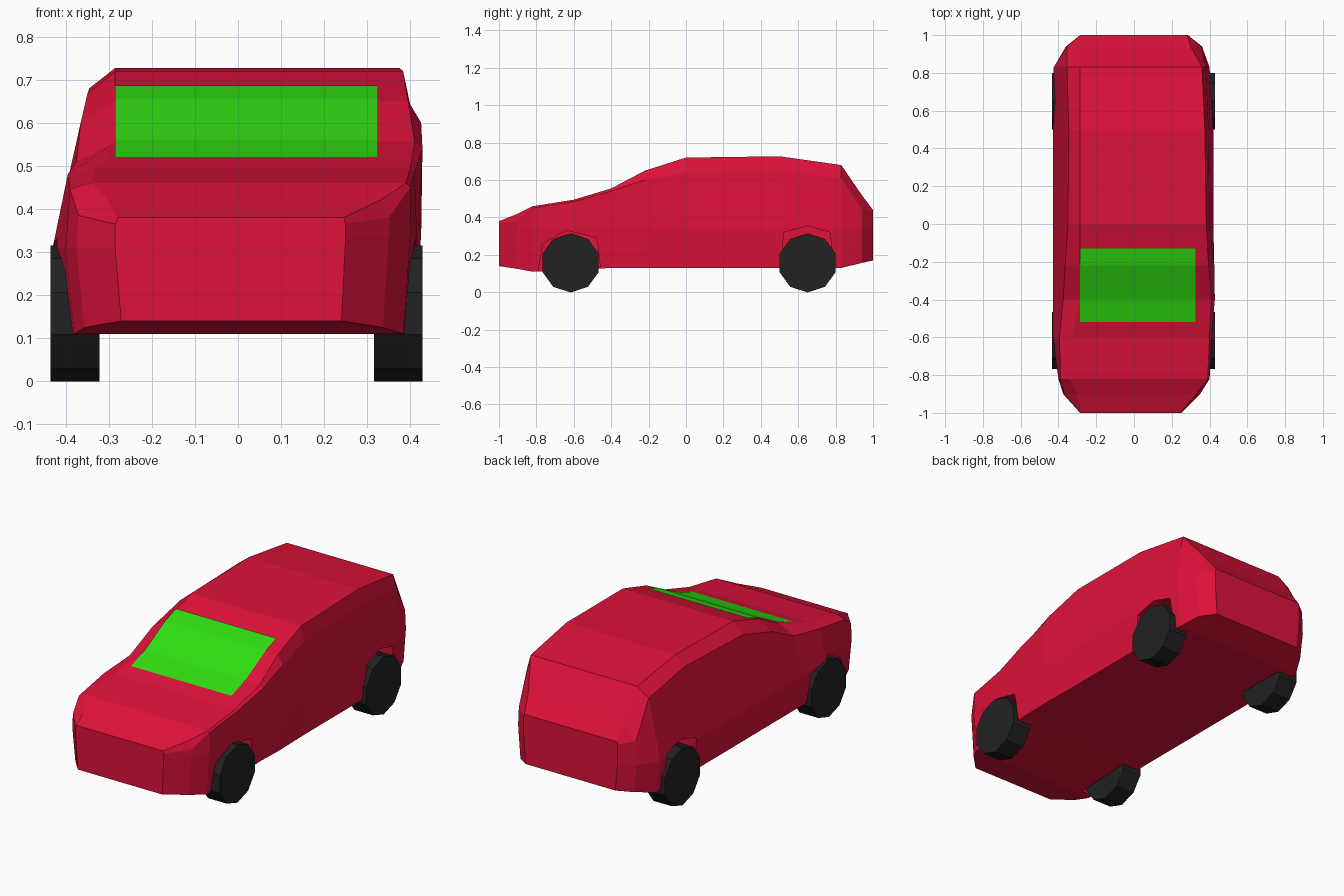
import bpy, bmesh, math
from mathutils import Matrix

if "Cube" in bpy.data.objects:
    bpy.data.objects.remove(bpy.data.objects["Cube"])


def material(name, color):
    m = bpy.data.materials.new(name)
    m.diffuse_color = (*color, 1)
    m.use_nodes = True
    m.node_tree.nodes["Principled BSDF"].inputs["Base Color"].default_value = m.diffuse_color
    return m


def add_object(name, bm, mat=None):
    bmesh.ops.recalc_face_normals(bm, faces=bm.faces)
    mesh = bpy.data.meshes.new(name)
    bm.to_mesh(mesh)
    bm.free()
    ob = bpy.data.objects.new(name, mesh)
    bpy.context.collection.objects.link(ob)
    if mat:
        mesh.materials.append(mat)
    return ob


def loft(rings, closed=True):
    bm = bmesh.new()
    loops = [[bm.verts.new(p) for p in ring] for ring in rings]
    n = len(loops[0])
    for a, b in zip(loops, loops[1:]):
        for i in range(n if closed else n - 1):
            j = (i + 1) % n
            bm.faces.new((a[i], a[j], b[j], b[i]))
    if closed:
        bm.faces.new(loops[0])
        bm.faces.new(loops[-1])
    return bm


red = material("paint", (0.73, 0.006, 0.042))
green = material("glass", (0.03, 0.73, 0.006))
black = material("rubber", (0.016, 0.016, 0.016))

# Body: y, floor z, top z, then waist x, shoulder x, shoulder z, roof edge x per side
sections = [
    (-1.00, .14, .38, .285, .285, .365, .28, .25, .25, .365, .245),
    (-0.90, .125, .42, .375, .37, .385, .30, .35, .35, .38, .33),
    (-0.82, .11, .46, .40, .39, .445, .34, .40, .40, .45, .39),
    (-0.60, .12, .495, .43, .395, .48, .33, .415, .41, .485, .40),
    (-0.40, .13, .555, .43, .375, .51, .285, .42, .428, .54, .41),
    (-0.22, .13, .65, .43, .365, .60, .285, .425, .425, .60, .395),
    (0.00, .13, .72, .43, .35, .665, .285, .42, .40, .64, .383),
    (0.50, .13, .727, .43, .345, .68, .285, .42, .395, .65, .375),
    (0.83, .13, .68, .425, .355, .635, .285, .40, .38, .61, .36),
    (0.94, .157, .52, .36, .355, .44, .285, .36, .355, .44, .30),
    (1.00, .17, .44, .285, .285, .425, .28, .285, .285, .425, .28),
]
rings = []
for y, zb, zt, lw, ls, lz, lt, rw, rs, rz, rt in sections:
    rings.append([(-lw * .95, y, zb), (-lw, y, .31), (-ls, y, lz), (-lt, y, zt),
                  (rt, y, zt), (rs, y, rz), (rw, y, .34), (rw * .96, y, zb)])
body = add_object("body", loft(rings), red)

# Wheel arches cut out of both sides
arches = {
    "front": [(-.80, .05), (-.765, .26), (-.64, .33), (-.475, .29), (-.45, .05)],
    "rear": [(.495, .05), (.525, .32), (.65, .355), (.77, .32), (.80, .05)],
}
for name, outline in arches.items():
    for side, s in (("left", -1), ("right", 1)):
        cutter = add_object(f"{name}_{side}_arch_cutter",
                            loft([[(s * x, y, z) for y, z in outline] for x in (.31, .6)]))
        cutter.data.materials.append(red)
        cutter.hide_render = True
        cutter.hide_set(True)
        mod = body.modifiers.new(cutter.name, "BOOLEAN")
        mod.operation = "DIFFERENCE"
        mod.solver = "EXACT"
        mod.object = cutter

# Wheels: ten-sided drums
for name, y in (("front", -.617), ("rear", .65)):
    for side, x in (("left", -.378), ("right", .372)):
        bm = bmesh.new()
        bmesh.ops.create_cone(bm, cap_ends=True, segments=10, radius1=.158, radius2=.158,
                              depth=.113)
        # keep a corner of the drum pointing straight down
        turn = Matrix.Rotation(math.pi / 2, 4, "Y")
        bmesh.ops.transform(bm, matrix=turn, verts=bm.verts)
        corner = max(bm.verts, key=lambda v: v.co.z).co
        spin = Matrix.Rotation(math.atan2(corner.y, corner.z), 4, "X")
        place = Matrix.Translation((x, y, .157))
        bmesh.ops.transform(bm, matrix=place @ spin, verts=bm.verts)
        add_object(f"{name}_{side}_wheel", bm, black)

# Windscreen: thin sheet lying on the body
slope = [(-.52, .52), (-.40, .561), (-.22, .656), (-.13, .686)]
add_object("windscreen",
           loft([[(x, y, z) for y, z in slope] for x in (-.285, .325)], closed=False), green)
bpy.data.objects["windscreen"].data.flip_normals()
ws = bpy.data.objects["windscreen"].data
if ws.polygons[0].normal.z < 0:
    ws.flip_normals()
